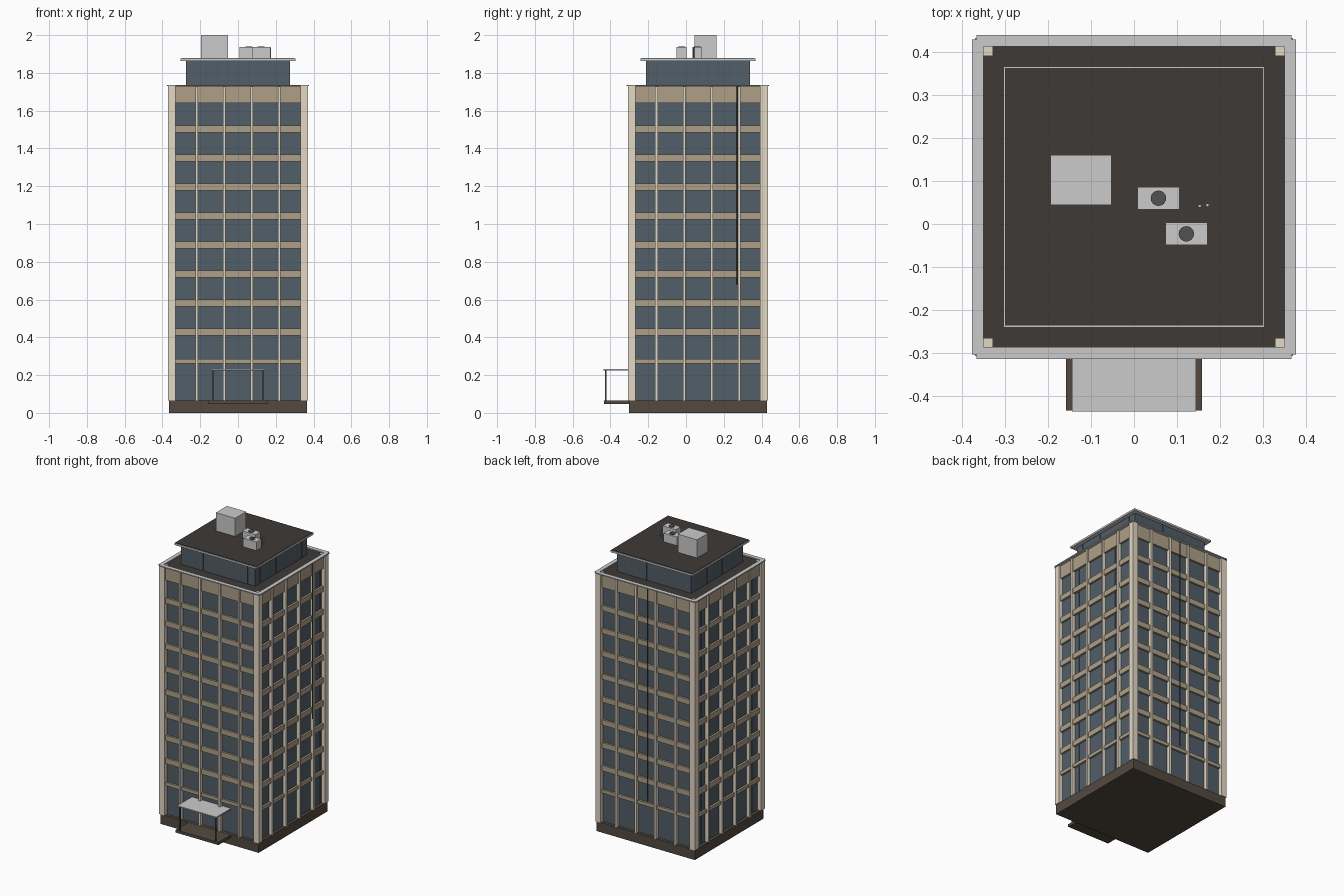
import bpy, math
from mathutils import Matrix

if "Cube" in bpy.data.objects:
    bpy.data.objects.remove(bpy.data.objects["Cube"])

CY = 0.063          # tower centre in y
H = 0.365           # tower half width


def mat(name, r, g, b):
    m = bpy.data.materials.new(name)
    m.diffuse_color = (r, g, b, 1)
    m.use_nodes = True
    m.node_tree.nodes["Principled BSDF"].inputs["Base Color"].default_value = m.diffuse_color
    return m


TAN = mat("light_stone", 0.78, 0.69, 0.56)
BROWN = mat("spandrel_stone", 0.43, 0.35, 0.25)
GLASS = mat("glass", 0.085, 0.112, 0.138)
FRAME = mat("frame", 0.07, 0.09, 0.11)
PLINTH = mat("plinth_stone", 0.087, 0.068, 0.051)
ROOF = mat("roofing", 0.048, 0.041, 0.037)
DARK = mat("dark_metal", 0.08, 0.085, 0.09)


def mesh_from_boxes(name, boxes, m=None):
    """boxes: list of (x0, x1, y0, y1, z0, z1)"""
    v, f = [], []
    for x0, x1, y0, y1, z0, z1 in boxes:
        n = len(v)
        v += [(x, y, z) for z in (z0, z1) for x, y in ((x0, y0), (x1, y0), (x1, y1), (x0, y1))]
        f += [[n + i for i in q] for q in ((3, 2, 1, 0), (4, 5, 6, 7), (0, 1, 5, 4),
                                           (1, 2, 6, 5), (2, 3, 7, 6), (3, 0, 4, 7))]
    me = bpy.data.meshes.new(name)
    me.from_pydata(v, [], f)
    if m:
        me.materials.append(m)
    ob = bpy.data.objects.new(name, me)
    bpy.context.collection.objects.link(ob)
    return ob


def square(name, h, z0, z1, m=None):
    return mesh_from_boxes(name, [(-h, h, CY - h, CY + h, z0, z1)], m)


def four_sides(name, boxes, m=None):
    """Boxes drawn for the front (y relative to centre), repeated on all four faces."""
    for side, k in (("front", 0), ("right", 1), ("back", 2), ("left", 3)):
        ob = mesh_from_boxes(f"{name}_{side}", boxes, m)
        ob.data.transform(Matrix.Translation((0, CY, 0)) @ Matrix.Rotation(k * math.pi / 2, 4, 'Z'))


def cylinder(name, x, y, z0, z1, r, m=None, n=16):
    bpy.ops.mesh.primitive_cylinder_add(vertices=n, radius=r, depth=z1 - z0,
                                        location=(x, y, (z0 + z1) / 2))
    ob = bpy.context.object
    ob.name = name
    if m:
        ob.data.materials.append(m)
    bpy.ops.object.shade_smooth_by_angle()
    return ob


# base and glazed core
square("plinth", H, 0, 0.066, PLINTH)
square("glass_core", 0.345, 0.066, 1.70, GLASS)
square("main_roof", 0.352, 1.70, 1.73, ROOF)

# corner columns
for i, sx in enumerate((-1, 1)):
    for j, sy in enumerate((-1, 1)):
        x, y = sorted((sx * 0.33, sx * 0.37)), sorted((CY + sy * 0.33, CY + sy * 0.37))
        mesh_from_boxes(f"corner_column_{i}{j}", [(*x, *y, 0.066, 1.732)], TAN)

# floor bands, top band, pilasters and window mullions
bands = [(-0.335, 0.335, -0.358, -0.343, 1.485 - k * 0.1535, 1.521 - k * 0.1535) for k in range(8)]
bands += [(-0.335, 0.335, -0.358, -0.343, 0.262, 0.285),
          (-0.335, 0.335, -0.358, -0.343, 1.64, 1.729)]
four_sides("floor_bands", bands, BROWN)
four_sides("pilasters", [(x - 0.007, x + 0.007, -0.368, -0.343, 0.066, 1.729)
                         for x in (-0.219, -0.073, 0.073, 0.219)], TAN)
mull = [0.146 * (b + t) for b in range(-2, 3) for t in (-1 / 6, 1 / 6)]
four_sides("window_mullions", [(x - 0.001, x + 0.001, -0.3455, -0.343, 0.066, 1.64)
                               for x in mull], GLASS)

# parapet coping ring
o, i, c = 0.377, 0.35, 0.01
mesh_from_boxes("parapet_coping", [
    (-o + c, o - c, CY - o, CY - i, 1.730, 1.737),
    (-o + c, o - c, CY + i, CY + o, 1.730, 1.737),
    (-o, -i, CY - o + c, CY + o - c, 1.730, 1.737),
    (i, o, CY - o + c, CY + o - c, 1.730, 1.737)])

# penthouse
square("penthouse_glass", 0.275, 1.715, 1.864, GLASS)
four_sides("penthouse_mullions", [(x * 0.055 - 0.001, x * 0.055 + 0.001, -0.276, -0.273, 1.73, 1.864)
                                  for x in range(-4, 5)], FRAME)
square("penthouse_eave", 0.304, 1.863, 1.875)
square("penthouse_roof", 0.300, 1.870, 1.878, ROOF)

# rooftop plant
mesh_from_boxes("lift_housing", [(-0.195, -0.052, 0.044, 0.161, 1.875, 2.0)])
for n, (x, y) in enumerate(((0.057, 0.06), (0.122, -0.023))):
    mesh_from_boxes(f"cooling_unit_{n}", [(x - 0.049, x + 0.049, y - 0.026, y + 0.026, 1.875, 1.936)])
    cylinder(f"cooling_fan_{n}", x, y, 1.93, 1.94, 0.018, DARK)
for n, (x, y) in enumerate(((0.153, 0.042), (0.171, 0.044))):
    cylinder(f"vent_pipe_{n}", x, y, 1.875, 1.935, 0.004, None, 8)

# entrance: floating step, canopy and posts
mesh_from_boxes("entrance_step", [(-0.158, 0.158, -0.434, CY - H + 0.01, 0.047, 0.065)], PLINTH)
mesh_from_boxes("entrance_canopy", [(-0.145, 0.145, -0.437, CY - 0.345, 0.225, 0.232)])
for side, x in (("left", -0.133), ("right", 0.133)):
    mesh_from_boxes(f"canopy_post_{side}", [(x - 0.004, x + 0.004, -0.429, -0.421, 0.06, 0.23)], DARK)

# drain pipes on the right and back faces
cylinder("drain_pipe_right", 0.362, 0.271, 0.68, 1.73, 0.003, DARK, 8)
cylinder("drain_pipe_back", -0.01, CY + 0.361, 0.30, 1.73, 0.003, DARK, 8)
